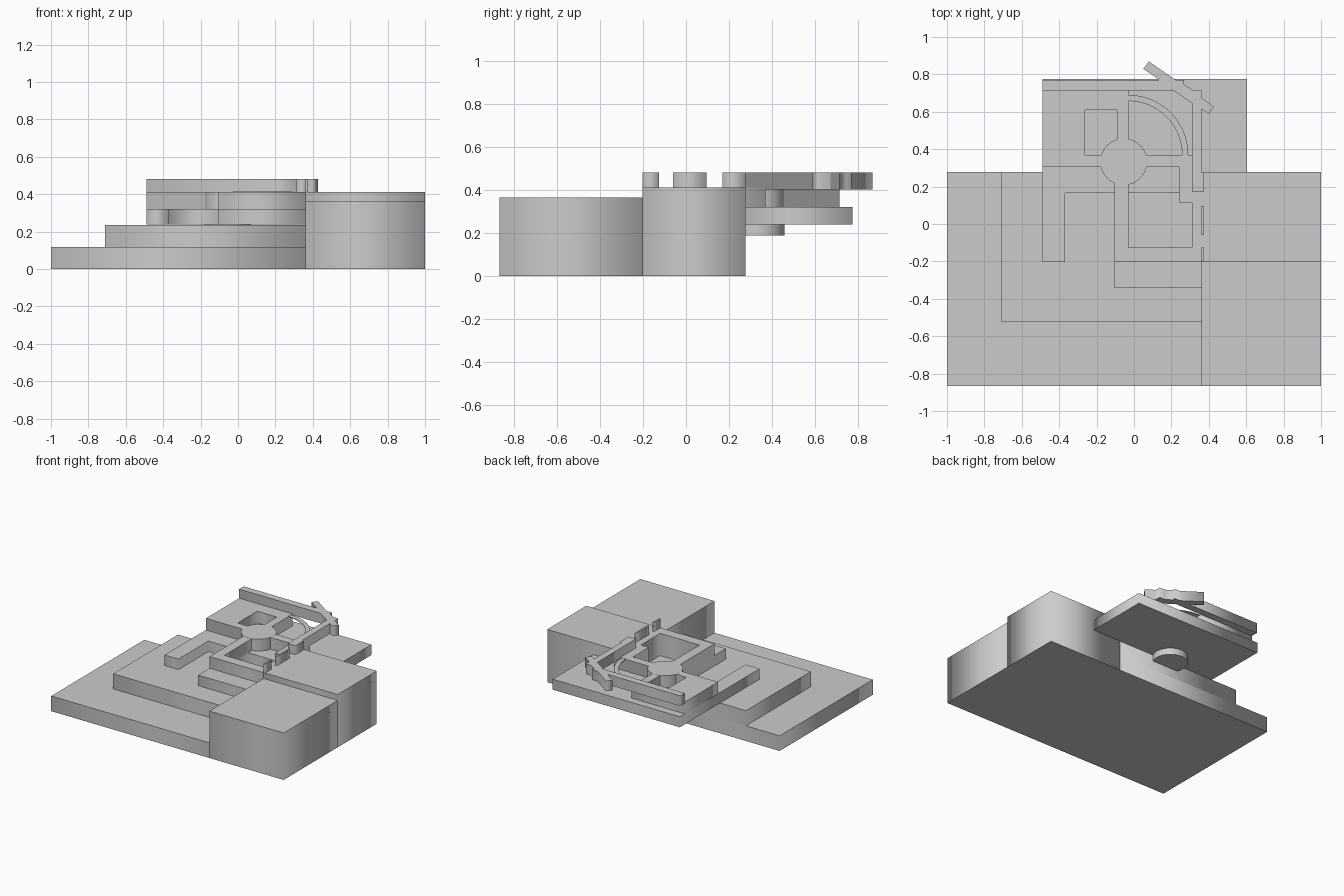
import bpy
import math


def rect(x0, x1, y0, y1):
    return [(x0, y0), (x1, y0), (x1, y1), (x0, y1)]


def plate(name, z0, z1, outline, *holes):
    """Extrude a floor-plan outline, with optional holes, between two heights."""
    cu = bpy.data.curves.new(name, 'CURVE')
    cu.dimensions = '2D'
    cu.fill_mode = 'BOTH'
    cu.extrude = (z1 - z0) / 2
    for pts in (outline, *holes):
        sp = cu.splines.new('POLY')
        sp.points.add(len(pts) - 1)
        for p, (x, y) in zip(sp.points, pts):
            p.co = (x, y, 0, 1)
        sp.use_cyclic_u = True
    tmp = bpy.data.objects.new(name + "_curve", cu)
    bpy.context.collection.objects.link(tmp)
    dg = bpy.context.evaluated_depsgraph_get()
    mesh = bpy.data.meshes.new_from_object(tmp.evaluated_get(dg))
    bpy.data.objects.remove(tmp)
    ob = bpy.data.objects.new(name, mesh)
    ob.location.z = (z0 + z1) / 2
    bpy.context.collection.objects.link(ob)
    return ob


# stepped ground
plate("ground_slab", 0, 0.118, rect(-1, 0.362, -0.867, 0.277))
plate("lower_terrace", 0.118, 0.236, rect(-0.71, 0.362, -0.52, 0.277))
plate("side_block", 0, 0.365, rect(0.362, 1, -0.867, -0.203))
plate("raised_side_block", 0, 0.411, rect(0.362, 1, -0.203, 0.277))

# middle floor with side arm, front step and overhanging rear deck
plate("middle_floor", 0.238, 0.32,
      [(-0.49, -0.203), (-0.37, -0.203), (-0.37, 0.165), (-0.103, 0.165),
       (-0.103, -0.342), (0.362, -0.342), (0.362, 0.277), (0.605, 0.277),
       (0.605, 0.775), (-0.49, 0.775)],
      [(-0.03, -0.125), (0.31, -0.125), (0.31, 0.112), (0.242, 0.112),
       (0.242, 0.165), (-0.03, 0.165)])

# upper floor with courtyard and light well
plate("upper_floor", 0.32, 0.411,
      [(-0.49, 0.305), (-0.103, 0.305), (-0.103, -0.203), (0.362, -0.203),
       (0.362, 0.37), (-0.03, 0.37), (-0.03, 0.715), (-0.49, 0.715)],
      [(-0.03, -0.125), (0.31, -0.125), (0.31, 0.112), (0.242, 0.112),
       (0.242, 0.305), (-0.03, 0.305)],
      rect(-0.262, -0.092, 0.37, 0.61))

# round stair drum
bpy.ops.mesh.primitive_cylinder_add(vertices=48, radius=0.125, depth=0.225,
                                    location=(-0.055, 0.333, 0.2995))
bpy.context.object.name = "stair_drum"
bpy.ops.object.shade_smooth_by_angle()

# thin quarter-circle strip above the open terrace
angles = [math.radians(90 * i / 24) for i in range(25)]


def arc(r):
    return [(-0.03 + r * math.cos(a), 0.37 + r * math.sin(a)) for a in angles]


plate("curved_strip", 0.411, 0.416, arc(0.32) + arc(0.287)[::-1])

# parapet walls: rear, angled corner and right side as one run
plate("parapet_wall", 0.402, 0.481,
      [(-0.49, 0.715), (0.21, 0.715), (0.31, 0.645), (0.31, 0.17),
       (0.375, 0.17), (0.375, 0.277), (0.362, 0.277), (0.362, 0.715),
       (0.318, 0.715), (0.268, 0.745), (0.268, 0.771), (-0.49, 0.771)])
plate("diagonal_wall", 0.402, 0.481,
      [(0.05, 0.83), (0.4, 0.588), (0.428, 0.627), (0.08, 0.869)])
for i, (y0, y1) in enumerate([(-0.203, -0.125), (-0.06, 0.095)]):
    plate(f"side_wall_{i + 1}", 0.402, 0.481, rect(0.362, 0.375, y0, y1))
